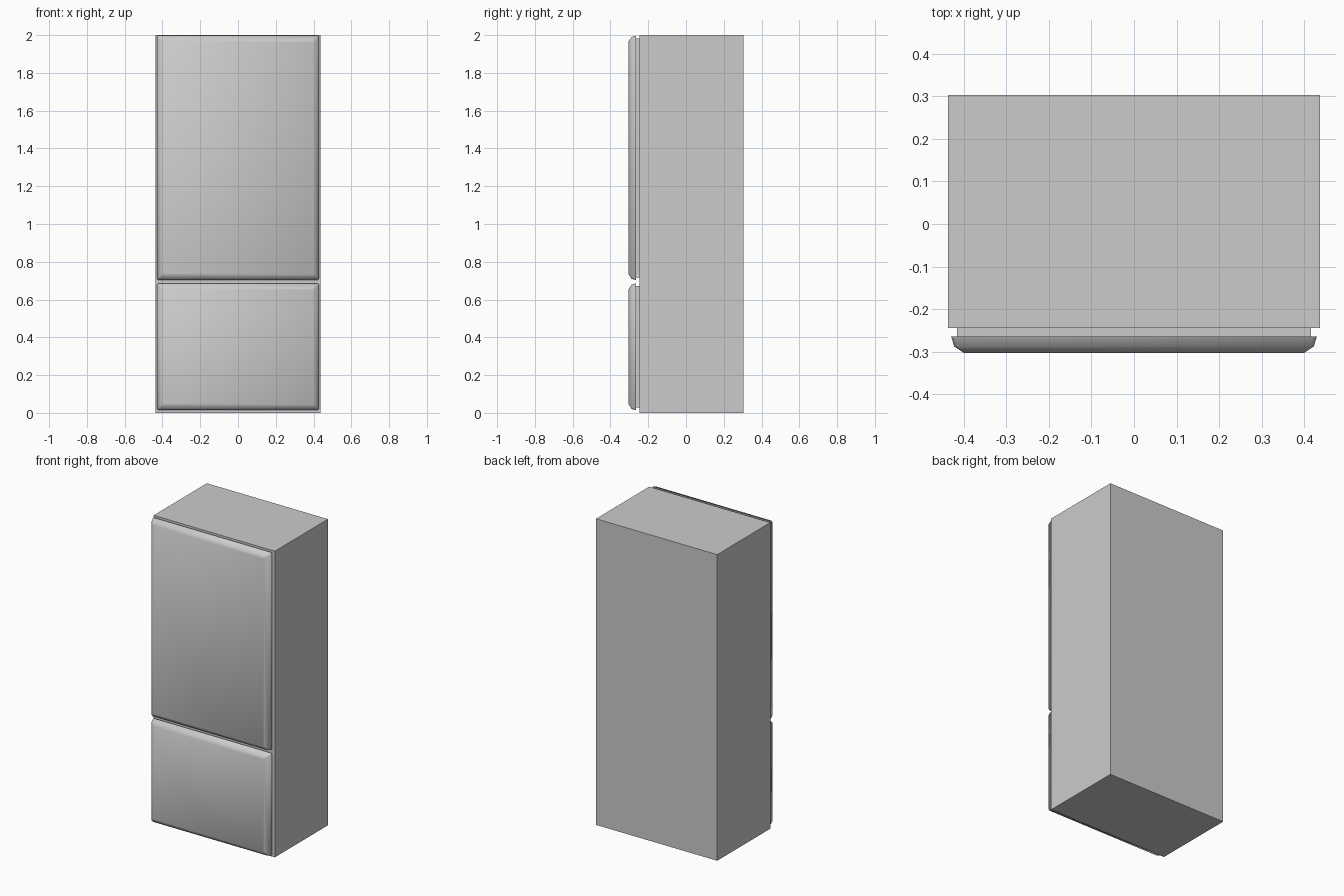
import bpy, bmesh, math

if "Cube" in bpy.data.objects:
    bpy.data.objects.remove(bpy.data.objects["Cube"])


def box(name, x, y0, y1, z0, z1):
    bm = bmesh.new()
    bmesh.ops.create_cube(bm, size=1)
    for v in bm.verts:
        v.co = (v.co.x * 2 * x,
                y0 + (v.co.y + 0.5) * (y1 - y0),
                z0 + (v.co.z + 0.5) * (z1 - z0))
    return finish(bm, name)


def finish(bm, name):
    bmesh.ops.recalc_face_normals(bm, faces=bm.faces)
    me = bpy.data.meshes.new(name)
    bm.to_mesh(me)
    bm.free()
    ob = bpy.data.objects.new(name, me)
    bpy.context.collection.objects.link(ob)
    return ob


def ring(bm, x, y, z0, z1, c):
    # rectangle with small cut corners
    pts = [(-x + c, z0), (x - c, z0), (x, z0 + c), (x, z1 - c),
           (x - c, z1), (-x + c, z1), (-x, z1 - c), (-x, z0 + c)]
    return [bm.verts.new((px, y, pz)) for px, pz in pts]


# Edge profile of a door: (inset, y, corner cut), from the back to the front
PROFILE = [(0.0, -0.265, 0.008), (0.007, -0.288, 0.008), (0.030, -0.3035, 0.004)]


def door(name, x, z0, z1):
    bm = bmesh.new()
    rings = [ring(bm, x - d, y, z0 + d, z1 - d, c) for d, y, c in PROFILE]
    for a, b in zip(rings, rings[1:]):
        for i in range(8):
            j = (i + 1) % 8
            bm.faces.new((a[i], a[j], b[j], b[i]))
    bm.faces.new(rings[0])
    bm.faces.new(rings[-1])
    ob = finish(bm, name)
    bpy.ops.object.select_all(action='DESELECT')
    ob.select_set(True)
    bpy.context.view_layer.objects.active = ob
    bpy.ops.object.shade_smooth_by_angle(angle=math.radians(65))
    return ob


# Cabinet body
box("cabinet", 0.438, -0.245, 0.3035, 0.0, 2.0)

# Doors, each with a recessed seal behind it
for label, z0, z1 in (("fridge", 0.703, 1.997), ("freezer", 0.014, 0.686)):
    door(label + "_door", 0.43, z0, z1)
    box(label + "_door_seal", 0.416, -0.265, -0.245, z0 + 0.015, z1 - 0.015)
